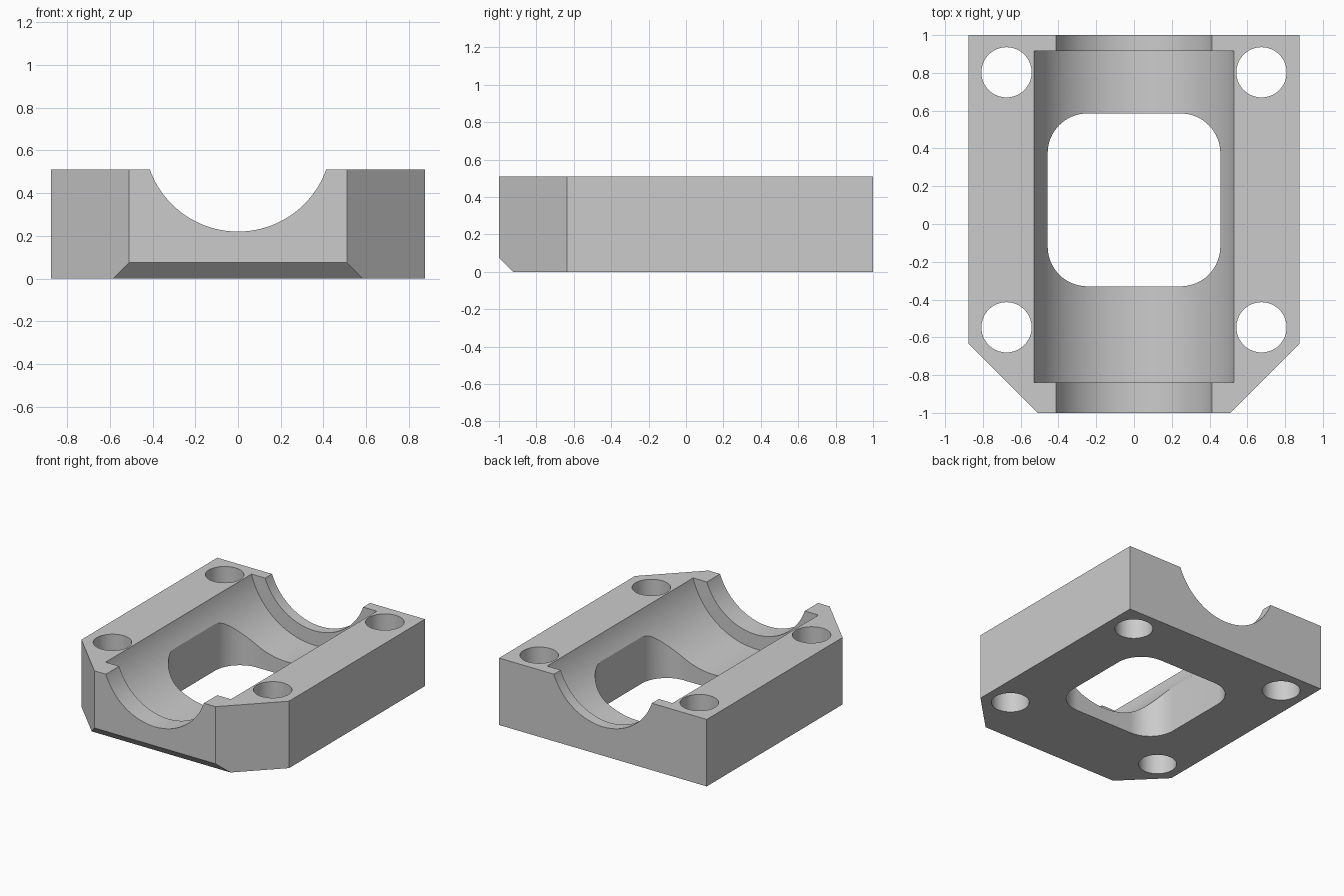
import bpy, bmesh
from math import sin, cos, pi, radians

cube = bpy.data.objects.get("Cube")
if cube:
    bpy.data.objects.remove(cube, do_unlink=True)

grey = bpy.data.materials.new("light grey")
grey.use_nodes = True
grey.diffuse_color = (0.6, 0.6, 0.6, 1)
grey.node_tree.nodes["Principled BSDF"].inputs["Base Color"].default_value = (0.6, 0.6, 0.6, 1)


def prism(name, outline, axis, lo, hi):
    """Extrude a 2D outline along the given axis from lo to hi."""
    place = {"X": lambda a, b: (lo, a, b),
             "Y": lambda a, b: (a, lo, b),
             "Z": lambda a, b: (a, b, lo)}[axis]
    shift = [(hi - lo) * (axis == k) for k in "XYZ"]
    bm = bmesh.new()
    face = bm.faces.new([bm.verts.new(place(a, b)) for a, b in outline])
    ext = bmesh.ops.extrude_face_region(bm, geom=[face])
    moved = [v for v in ext["geom"] if isinstance(v, bmesh.types.BMVert)]
    bmesh.ops.translate(bm, vec=shift, verts=moved)
    bmesh.ops.recalc_face_normals(bm, faces=bm.faces)
    mesh = bpy.data.meshes.new(name)
    bm.to_mesh(mesh)
    bm.free()
    mesh.materials.append(grey)
    obj = bpy.data.objects.new(name, mesh)
    bpy.context.collection.objects.link(obj)
    return obj


def arc(cx, cy, r, start, sweep, n):
    return [(cx + r * cos(start + sweep * i / n), cy + r * sin(start + sweep * i / n))
            for i in range(n + 1)]


def circle(cx, cy, r, n=64):
    return arc(cx, cy, r, 0, 2 * pi, n)[:-1]


def rounded_rect(x0, x1, y0, y1, r):
    corners = [(x1 - r, y1 - r), (x0 + r, y1 - r), (x0 + r, y0 + r), (x1 - r, y0 + r)]
    return [p for k, (cx, cy) in enumerate(corners)
            for p in arc(cx, cy, r, k * pi / 2, pi / 2, 16)]


# Block with two cut-off front corners
W, TOP = 0.875, 0.51
body = prism("bearing_block",
             [(-0.51, -1), (0.51, -1), (W, -0.635), (W, 1), (-W, 1), (-W, -0.635)],
             "Z", 0, TOP)

# Cutters: front lower chamfer, shaft groove, wider bearing seat, window, bolt holes
AXIS_Z = 0.659
cutters = [
    prism("chamfer_cutter", [(-1.1, 0.175), (-1.1, -0.1), (-0.825, -0.1)], "X", -1, 1),
    prism("shaft_cutter", circle(0, AXIS_Z, 0.439, 128), "Y", -1.2, 1.2),
    prism("seat_cutter", circle(0, AXIS_Z, 0.549, 128), "Y", -0.84, 0.917),
    prism("window_cutter", rounded_rect(-0.457, 0.457, -0.33, 0.585, 0.21), "Z", -0.2, 1),
]
for x in (-0.675, 0.675):
    for y in (-0.547, 0.803):
        cutters.append(prism("bolt_hole_cutter", circle(x, y, 0.133), "Z", -0.2, 1))

bpy.context.view_layer.objects.active = body
for cutter in cutters:
    cutter.hide_render = True
    cut = body.modifiers.new(cutter.name, "BOOLEAN")
    cut.operation = "DIFFERENCE"
    cut.solver = "EXACT"
    cut.object = cutter
    bpy.ops.object.modifier_apply(modifier=cut.name)
    bpy.data.objects.remove(cutter, do_unlink=True)

# Smooth bores, crisp edges
bpy.ops.object.select_all(action="DESELECT")
body.select_set(True)
bpy.ops.object.shade_smooth_by_angle(angle=radians(30))
